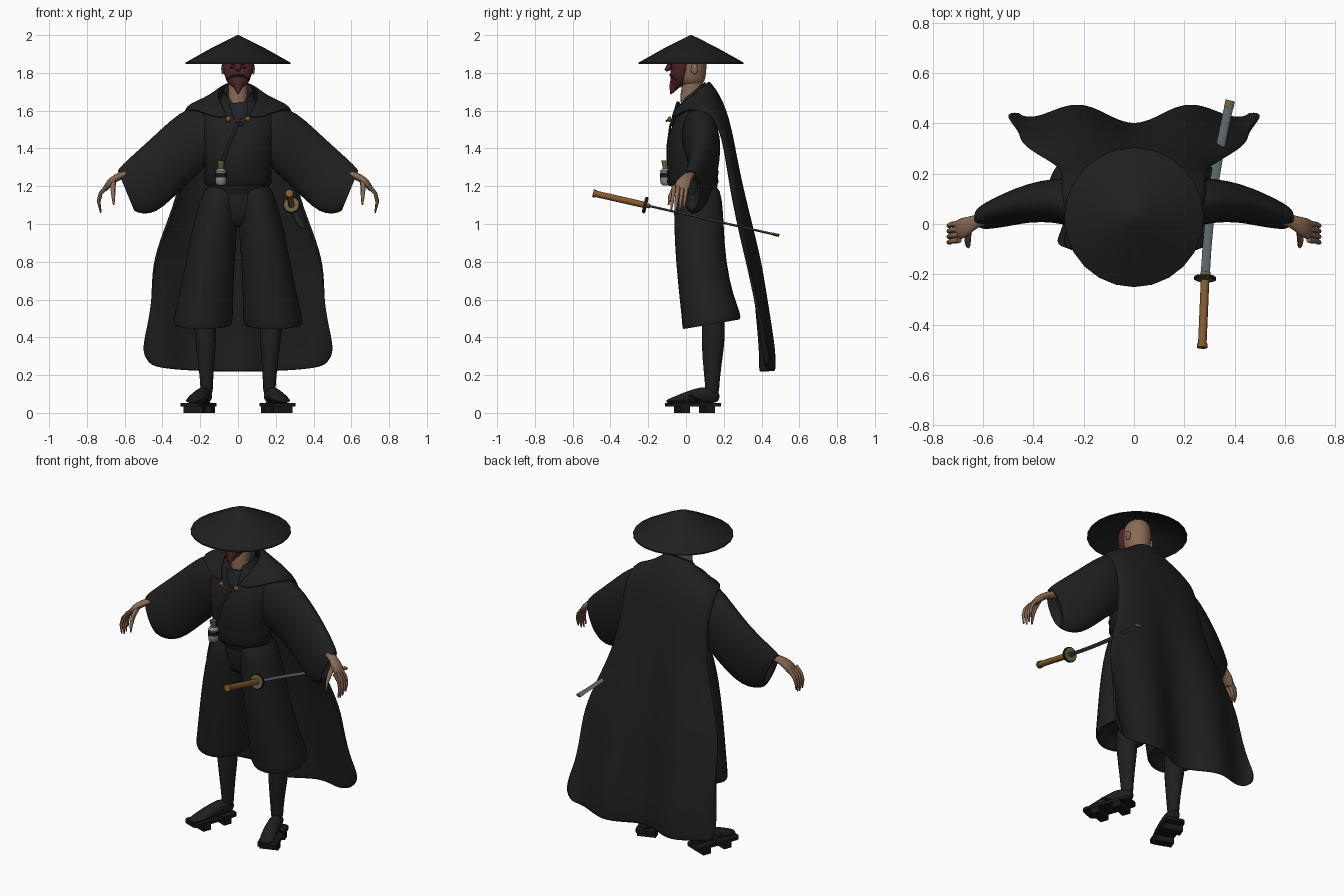
import bpy, bmesh, math
from mathutils import Vector, Matrix

old = bpy.data.objects.get("Cube")
if old:
    bpy.data.objects.remove(old, do_unlink=True)


def material(name, r, g, b):
    m = bpy.data.materials.new(name)
    m.use_nodes = True
    m.diffuse_color = (r, g, b, 1)
    node = next(n for n in m.node_tree.nodes if n.type == 'BSDF_PRINCIPLED')
    node.inputs["Base Color"].default_value = (r, g, b, 1)
    return m


cloth = material("black_cloth", .0135, .0135, .0135)
wood = material("black_wood", .009, .009, .009)
navy = material("dark_blue_cloth", .014, .018, .024)
skin = material("skin", .25, .145, .09)
red = material("mask_red", .08, .017, .02)
grip = material("grip_brown", .23, .105, .027)
brass = material("guard_olive", .14, .115, .055)
steel = material("steel", .1, .13, .14)
china = material("bottle_grey", .24, .255, .255)

parts = []
X, Y, Z = Vector((1, 0, 0)), Vector((0, 1, 0)), Vector((0, 0, 1))


def finish(name, bm, mat, mirror=False, sub=0, thick=0):
    bmesh.ops.recalc_face_normals(bm, faces=bm.faces)
    me = bpy.data.meshes.new(name)
    bm.to_mesh(me)
    bm.free()
    me.materials.append(mat)
    ob = bpy.data.objects.new(name, me)
    bpy.context.collection.objects.link(ob)
    if mirror:
        ob.modifiers.new("mirror", 'MIRROR').use_mirror_merge = False
    if thick:
        s = ob.modifiers.new("thickness", 'SOLIDIFY')
        s.thickness, s.offset = thick, 0
    if sub:
        s = ob.modifiers.new("smooth", 'SUBSURF')
        s.levels = s.render_levels = sub
    parts.append(ob)
    return ob


def skin_rows(bm, rows, closed):
    for a, b in zip(rows, rows[1:]):
        n = len(a)
        for i in range(n if closed else n - 1):
            j = (i + 1) % n
            bm.faces.new((a[i], a[j], b[j], b[i]))


def loft(name, rings, mat, n=20, **kw):
    """Closed skin over elliptical rings (centre, half axis, half axis)."""
    bm = bmesh.new()
    turns = [2 * math.pi * i / n for i in range(n)]
    rows = [[bm.verts.new(c + u * math.cos(t) + v * math.sin(t)) for t in turns]
            for c, u, v in rings]
    skin_rows(bm, rows, True)
    bm.faces.new(rows[0])
    bm.faces.new(rows[-1])
    return finish(name, bm, mat, **kw)


def flat(z, rx, ry, y=0, x=0):
    return Vector((x, y, z)), X * rx, Y * ry


def span(top, low, y, b):
    t, l = Vector((top[0], y, top[1])), Vector((low[0], y, low[1]))
    return (t + l) / 2, (t - l) / 2, Y * b


def tube(name, points, radii, mat, ref=Y, n=10, **kw):
    pts = [Vector(p) for p in points]
    rings = []
    for i, p in enumerate(pts):
        t = (pts[min(i + 1, len(pts) - 1)] - pts[max(i - 1, 0)]).normalized()
        v = (ref - t * ref.dot(t)).normalized()
        r = radii[i] if isinstance(radii, list) else radii
        a, b = r if isinstance(r, tuple) else (r, r)
        rings.append((p, v.cross(t) * a, v * b))
    return loft(name, rings, mat, n, **kw)


def ball(name, at, size, mat, **kw):
    bm = bmesh.new()
    bmesh.ops.create_uvsphere(bm, u_segments=12, v_segments=8, radius=1,
                              matrix=Matrix.Translation(at) @ Matrix.Diagonal((*size, 1)))
    return finish(name, bm, mat, **kw)


# Hat, head and mask
loft("straw_hat", [flat(z, r, r, .027) for z, r in
     ((2, .004), (1.985, .035), (1.932, .14), (1.855, .277), (1.848, .278),
      (1.92, .135), (1.98, .01))], cloth, 24)
loft("neck", [flat(1.6, .055, .055, .03), flat(1.68, .052, .055, .025),
     flat(1.77, .05, .055, .04)], skin)
loft("head", [flat(1.73, .05, .06, .03), flat(1.77, .068, .08, .025),
     flat(1.82, .079, .087, .022), flat(1.88, .08, .087, .025),
     flat(1.93, .06, .065, .03), flat(1.95, .02, .02, .03)], skin, sub=1)
loft("face_mask", [flat(1.715, .025, .022, -.055), flat(1.755, .06, .047, -.034),
     flat(1.82, .086, .06, -.025), flat(1.87, .089, .058, -.02),
     flat(1.91, .07, .045, -.01)], red, sub=1)
tube("mask_nose", [(0, -.06, 1.85), (0, -.085, 1.835), (0, -.108, 1.812)],
     [.016, .02, .008], red, X)
tube("mask_beard", [(0, -.05, 1.76), (0, -.065, 1.725), (0, -.081, 1.688)],
     [.035, .026, .004], red)
tube("moustache", [(0, -.083, 1.788), (.035, -.077, 1.783), (.06, -.055, 1.765)],
     [.006, .007, .003], wood, mirror=True)
tube("eyebrow", [(.015, -.081, 1.845), (.06, -.067, 1.86)], .006, wood, mirror=True)
ball("eye", (.035, -.075, 1.828), (.011, .007, .005), wood, mirror=True)
ball("ear", (.08, .045, 1.82), (.009, .018, .028), skin, mirror=True)

# Robe, undershirt, collar open at the front, and belt
loft("robe", [flat(1.08, .14, .09, .065), flat(1.15, .16, .108, .06),
     flat(1.25, .168, .13, .037), flat(1.35, .18, .143, .033),
     flat(1.45, .2, .135, .035), flat(1.55, .21, .11, .045),
     flat(1.615, .18, .088, .055), flat(1.65, .11, .07, .055),
     flat(1.67, .06, .04, .06)], cloth, sub=1)
tube("undershirt", [(0, -.04, 1.64), (.01, -.06, 1.58), (.015, -.075, 1.52)],
     [(.05, .012), (.04, .011), (.012, .006)], navy)
tilt = Vector((0, .78, .62))
loft("collar", [(Vector((0, y, z)), X * r, tilt * r) for y, z, r in
     ((.035, 1.615, .12), (.036, 1.655, .092), (.042, 1.705, .077), (.046, 1.69, .064))], cloth)
tube("lapel", [(.02, -.064, 1.58), (-.005, -.083, 1.52), (-.055, -.098, 1.41),
     (-.09, -.09, 1.3)], (.009, .006), cloth)
loft("belt", [flat(z, r, r - .042, .036) for z, r in
     ((1.2, .166), (1.222, .179), (1.25, .174), (1.278, .18), (1.3, .166))], wood, 28)

# Sleeves and hands
loft("sleeve", [span((.12, 1.64), (.14, 1.33), .05, .085),
     span((.26, 1.625), (.2, 1.27), .085, .1), span((.36, 1.55), (.28, 1.2), .095, .088),
     span((.47, 1.445), (.36, 1.12), .085, .078), span((.56, 1.365), (.43, 1.06), .06, .068),
     span((.61, 1.318), (.5, 1.048), .04, .058), span((.645, 1.28), (.56, 1.068), .025, .048),
     span((.628, 1.272), (.555, 1.1), .025, .036),
     span((.57, 1.3), (.51, 1.14), .03, .03)], cloth, mirror=True, sub=1)
tube("hand", [(.54, .035, 1.28), (.61, .018, 1.26), (.645, .003, 1.245),
     (.68, -.015, 1.22), (.708, -.028, 1.175)],
     [.025, (.021, .026), (.02, .03), (.022, .044), (.014, .045)], skin, mirror=True, sub=1)
for i, finger in enumerate(("index", "middle", "ring", "little")):
    y, drop = -.064 + .022 * i, (.01, 0, .005, .025)[i]
    tube(finger + "_finger", [(.695, y, 1.2), (.728, y - .004, 1.16),
         (.737, y - .009, 1.115 + drop / 2), (.726 + drop / 3, y - .014, 1.06 + drop)],
         [.012, .0105, .009, .004], skin, n=8, mirror=True)
tube("thumb", [(.66, -.02, 1.23), (.662, -.065, 1.185), (.66, -.085, 1.145),
     (.658, -.093, 1.1)], [.015, .013, .01, .004], skin, X, 8, mirror=True)

# Wide trousers, joined at the hips, hem higher at the back
loft("trouser_hips", [flat(1.22, .166, .117, .06), flat(1.12, .175, .115, .065),
     flat(1.04, .17, .1, .068), flat(.98, .15, .08, .07)], cloth, 28, sub=1)
legs = loft("trouser_leg", [flat(1.23, .086, .112, .06, .08), flat(1.12, .102, .13, .065, .1),
     flat(1, .12, .133, .068, .12), flat(.8, .13, .134, .078, .147),
     flat(.6, .148, .142, .11, .172), flat(.5, .16, .157, .135, .185),
     flat(.46, .157, .157, .135, .187), flat(.475, .125, .12, .135, .187),
     flat(.52, .1, .1, .135, .187)], cloth, mirror=True, sub=1)
for v in legs.data.vertices:
    if v.co.z < .65:
        v.co.z += (v.co.y - .135) * .17

# Shins, feet and raised sandals
loft("shin", [flat(.54, .062, .063, .145, .175), flat(.4, .058, .063, .145, .172),
     flat(.3, .047, .055, .14, .169), flat(.16, .033, .038, .138, .166),
     flat(.08, .034, .037, .14, .166)], cloth, mirror=True, sub=1)
tube("foot", [(.162, .178, .08), (.165, .15, .085), (.185, .09, .097), (.215, 0, .08),
     (.24, -.07, .066), (.251, -.105, .06)],
     [(.018, .02), (.035, .036), (.038, .05), (.045, .031), (.043, .016), (.022, .008)],
     cloth, Z, 14, mirror=True, sub=1)
place = Matrix.Translation((.209, .037, 0)) @ Matrix.Rotation(math.radians(20), 4, 'Z')
for name, y, z, size in (("sandal_sole", 0, .044, (.112, .29, .018)),
                         ("sandal_front_block", -.062, .018, (.108, .05, .036)),
                         ("sandal_back_block", .078, .018, (.108, .05, .036))):
    bm = bmesh.new()
    bmesh.ops.create_cube(bm, size=1, matrix=place @ Matrix.Translation((0, y, z))
                          @ Matrix.Diagonal((*size, 1)))
    if name == "sandal_sole":
        upright = [e for e in bm.edges if abs(e.verts[0].co.z - e.verts[1].co.z) > .01]
        bmesh.ops.bevel(bm, geom=upright, offset=.025, segments=4, affect='EDGES', profile=.5)
    finish(name, bm, wood, mirror=True)
for side, name in ((-1, "inner_strap"), (1, "outer_strap")):
    tube(name, [place @ Vector(p) for p in ((side * .047, .04, .05), (side * .036, -.02, .09),
         (0, -.085, .085), (0, -.1, .06))], .007, wood, X, 8, mirror=True)

# Cape: back height, edge height, half width, centre y, back depth, front depth, half angle
rows = ((1.755, 1.57, .1, .045, .072, .14, 150), (1.705, 1.555, .17, .045, .11, .14, 140),
        (1.655, 1.615, .272, .055, .128, .12, 115), (1.59, 1.58, .286, .14, .07, .1, 96),
        (1.48, 1.48, .275, .19, .05, .1, 90), (1.2, 1.2, .295, .225, .073, .1, 90),
        (.95, .95, .395, .295, .052, .1, 90), (.78, .78, .452, .348, .03, .1, 90),
        (.6, .6, .456, .395, .002, .1, 90), (.45, .45, .478, .43, -.015, .1, 90),
        (.31, .32, .508, .465, -.035, .1, 90), (.215, .26, .455, .477, -.05, .1, 90))
bm = bmesh.new()
grid = []
for zb, ze, w, yc, back, front, half in rows:
    line = []
    for i in range(37):
        u = i / 18 - 1
        a = math.radians(half) * u
        x, c = w * math.sin(a), math.cos(a)
        fold = .036 * max(0, min(1, (1.45 - zb) / 1.1))
        y = yc + (back if c > 0 else front) * c - fold * math.cos(2 * math.pi * x / .44)
        line.append(bm.verts.new((x, y, zb + (ze - zb) * u * u)))
    grid.append(line)
skin_rows(bm, grid, False)
finish("cape", bm, cloth, sub=2, thick=.016)

# Cape clasps and chain
ball("clasp", (.05, -.088, 1.555), (.015, .01, .015), grip, mirror=True)
tube("clasp_chain", [(-.05, -.096, 1.553), (0, -.104, 1.545), (.05, -.096, 1.553)],
     .005, brass, n=6)

# Bottle tucked in the belt
bottle_y = -.108
loft("bottle", [flat(z, r, r, bottle_y, -.09) for z, r in
     ((1.205, .018), (1.215, .028), (1.24, .03), (1.265, .026), (1.28, .03), (1.295, .018))],
     china, 14)
loft("bottle_band", [flat(z, .0305, .0305, bottle_y, -.09) for z in (1.247, 1.27)], wood, 14)
loft("bottle_stopper", [flat(1.29, .014, .014, bottle_y, -.09),
     flat(1.335, .019, .019, bottle_y - .005, -.09)], brass, 10)


# Sword slung at the left hip
def along(y):
    t = y + .215
    return (.283 + .043 * t + .14 * max(t, 0) ** 2, y, 1.1 - .227 * t)


def sword_part(name, ys, r, mat, n=12):
    tube(name, [along(y) for y in ys], r, mat, Z, n)


sword_part("sword_handle", (-.48, -.35, -.22), .017, grip)
sword_part("sword_pommel", (-.492, -.476), .021, grip)
sword_part("sword_guard", (-.221, -.211), .044, wood, 20)
sword_part("sword_guard_face", (-.224, -.208), .039, brass, 20)
sword_part("sword_collar", (-.212, -.19), (.02, .012), brass)
sword_part("sword_blade", [-.2 + .095 * i for i in range(8)], (.018, .006), steel, 8)
sword_part("sword_tip", (.46, .49), (.019, .008), brass, 8)

# Smooth shading with sharp creases kept
bpy.ops.object.select_all(action='DESELECT')
for ob in parts:
    ob.select_set(True)
bpy.context.view_layer.objects.active = parts[0]
bpy.ops.object.shade_smooth_by_angle(angle=math.radians(45))
